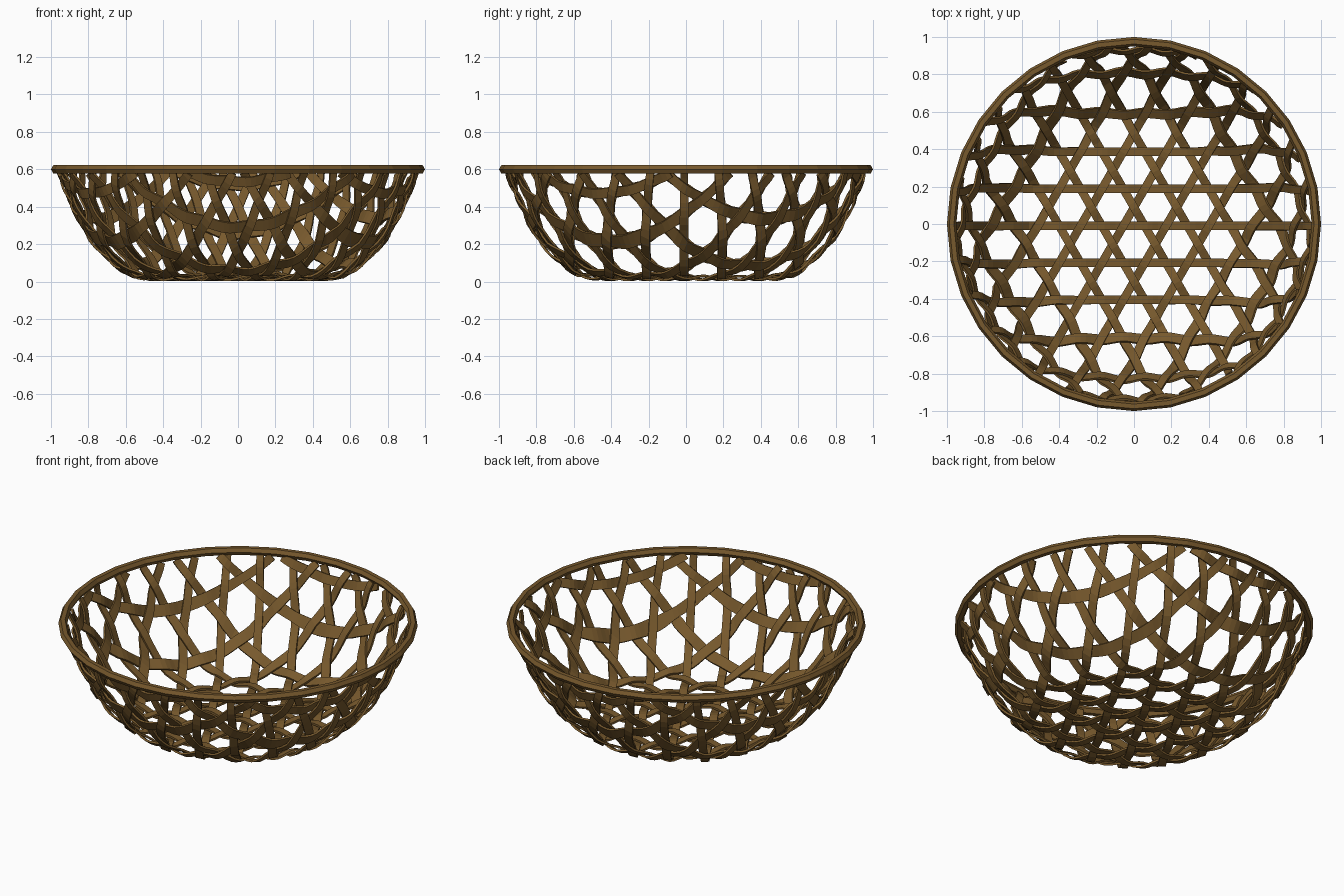
import bpy, bmesh, math
from mathutils import Vector

if "Cube" in bpy.data.objects:
    bpy.data.objects.remove(bpy.data.objects["Cube"])

H = 0.198                     # spacing between parallel strips
A = H / math.sqrt(3)          # distance between crossings
C = Vector((0, -0.109))       # centre of the weave pattern
R, WIDTH, THICK, AMP = 1.045, 0.045, 0.012, 0.011
# bowl section: radius, height
PROFILE = [(0, .019), (.48, .019), (.57, .033), (.63, .07), (.71, .14),
           (.78, .215), (.84, .315), (.9, .44), (.96, .59), (1.1, .62)]
# flat weave radius to bowl radius
SPREAD = [(0, 0), (.5, .5), (.6, .605), (.7, .72), (.78, .81), (.85, .86),
          (.91, .897), (1.045, .958), (1.1, .965)]


def material(name, color):
    m = bpy.data.materials.new(name)
    m.diffuse_color = color
    m.use_nodes = True
    m.node_tree.nodes["Principled BSDF"].inputs["Base Color"].default_value = m.diffuse_color
    return m


wood = material("cane", (.185, .1, .026, 1))


def lerp(table, x):
    for (x0, y0), (x1, y1) in zip(table, table[1:]):
        if x <= x1:
            return y0 + (y1 - y0) * (x - x0) / (x1 - x0)
    return table[-1][1]


def on_bowl(p, lift):
    """Wrap a flat weave point onto the bowl and push it along the normal."""
    r = lerp(SPREAD, min(p.length, R + .01))
    d = p.normalized() if p.length > 1e-6 else Vector((1, 0))
    slope = (lerp(PROFILE, min(r + .03, .96)) - lerp(PROFILE, max(r - .03, 0))) \
        / (min(r + .03, .96) - max(r - .03, 0))
    k = lift / math.hypot(1, slope)
    q = d * (r - slope * k)
    return Vector((q.x, q.y, lerp(PROFILE, r) + k))


def add_strip(bm, u, n, k):
    d = (k + .5) * H + n.dot(C)
    if abs(d) > R - .03:
        return
    half = math.sqrt(R * R - d * d)
    steps = max(4, round(2 * half / (A / 4)))
    prev = None
    for i in range(steps + 1):
        t = -half + 2 * half * i / steps
        wave = AMP * math.cos(math.pi * ((t - C.dot(u)) / A - .5 + k))
        ring = []
        for side, up in ((-1, -1), (1, -1), (1, 1), (-1, 1)):
            p = u * t + n * (d + side * WIDTH / 2)
            ring.append(bm.verts.new(on_bowl(p, wave + up * THICK / 2)))
        if prev:
            for j in range(4):
                bm.faces.new((prev[j], prev[(j + 1) % 4], ring[(j + 1) % 4], ring[j]))
        else:
            bm.faces.new(ring)
        prev = ring
    bm.faces.new(prev[::-1])


# three families of woven strips, each turned by 120 degrees
for f, name in enumerate(("cross_strips", "left_diagonal_strips", "right_diagonal_strips")):
    ang = f * math.tau / 3
    u = Vector((math.cos(ang), math.sin(ang)))
    n = Vector((-u.y, u.x))
    bm = bmesh.new()
    for k in range(-6, 7):
        add_strip(bm, u, n, k)
    bmesh.ops.recalc_face_normals(bm, faces=bm.faces)
    me = bpy.data.meshes.new(name)
    bm.to_mesh(me)
    bm.free()
    ob = bpy.data.objects.new(name, me)
    bpy.context.collection.objects.link(ob)
    me.materials.append(wood)

# faceted rim hoop
bpy.ops.mesh.primitive_torus_add(major_segments=32, minor_segments=6,
                                 major_radius=.975, minor_radius=.025,
                                 location=(0, 0, .6))
rim = bpy.context.object
rim.name = "rim"
rim.data.materials.append(wood)
